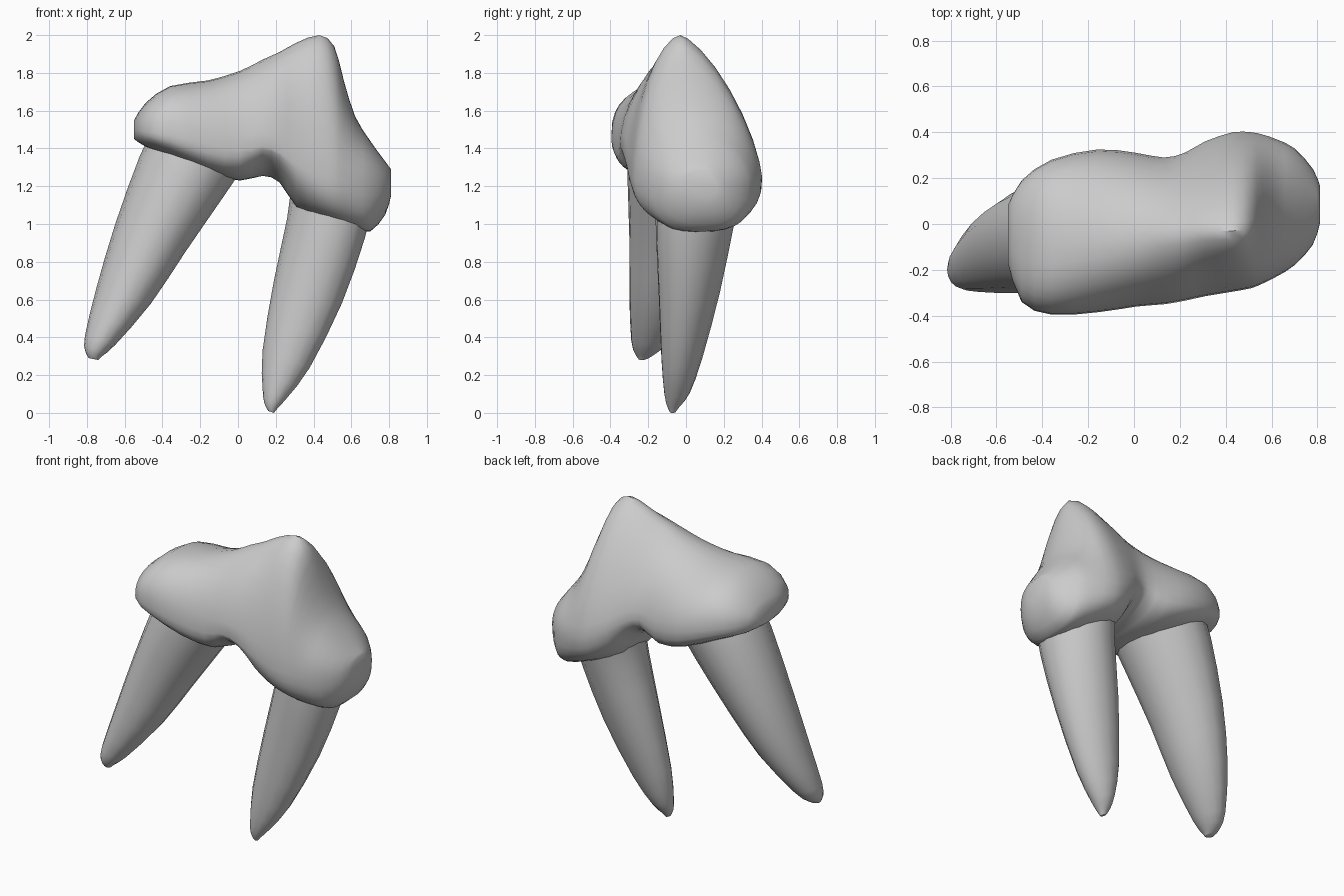
import bpy
import bmesh
from math import cos, sin, pi, radians
from mathutils import Vector

if "Cube" in bpy.data.objects:
    bpy.data.objects.remove(bpy.data.objects["Cube"], do_unlink=True)

grey = bpy.data.materials.new("plain grey")
grey.use_nodes = True
colour = (0.6, 0.6, 0.6, 1)
grey.diffuse_color = colour
grey.node_tree.nodes["Principled BSDF"].inputs["Base Color"].default_value = colour


def smooth_stations(stations, steps):
    """Insert Catmull-Rom interpolated rows between the given rows."""
    rows = []
    last = len(stations) - 1
    for i in range(last):
        quad = [stations[max(0, min(last, i + k))] for k in (-1, 0, 1, 2)]
        for step in range(steps):
            t = step / steps
            rows.append([
                b + t * ((c - a) + t * ((2 * a - 5 * b + 4 * c - d)
                                        + t * (3 * (b - c) + d - a))) / 2
                for a, b, c, d in zip(*quad)])
    rows.append(list(stations[last]))
    return rows


def loft(name, rings, sharp_angle):
    """Skin closed rings of points into one capped object."""
    bm = bmesh.new()
    loops = [[bm.verts.new(p) for p in ring] for ring in rings]
    for low, high in zip(loops, loops[1:]):
        count = len(low)
        for j in range(count):
            k = (j + 1) % count
            bm.faces.new((low[j], low[k], high[k], high[j]))
    bm.faces.new(loops[0])
    bm.faces.new(loops[-1])
    bmesh.ops.recalc_face_normals(bm, faces=bm.faces)
    mesh = bpy.data.meshes.new(name)
    bm.to_mesh(mesh)
    bm.free()
    mesh.materials.append(grey)
    obj = bpy.data.objects.new(name, mesh)
    bpy.context.collection.objects.link(obj)
    bpy.ops.object.select_all(action="DESELECT")
    obj.select_set(True)
    bpy.context.view_layer.objects.active = obj
    bpy.ops.object.shade_smooth_by_angle(angle=radians(sharp_angle))


def crown_ring(x, bottom, top, front, back, waist, ridge, peak, belly, sides=32):
    """Section with a belly below the waist and a rounded ridge above.
    The ridge is fuller at the front, the belly fuller at the back."""
    ring = []
    for j in range(sides):
        angle = 2 * pi * j / sides
        c, s = cos(angle), sin(angle)
        if s > 0:
            n = peak if c > 0 else peak + 0.3
        else:
            n = belly + 0.6 if c > 0 else belly
        reach = (back if c > 0 else front) - ridge
        rise = (top if s > 0 else bottom) - waist
        ring.append((x, ridge + reach * abs(c) ** (2 / n),
                     waist + rise * abs(s) ** (2 / n)))
    return ring


def root_ring(xl, zl, xr, zr, front, back, sides=16):
    """Oval between a left and a right edge point, turned slightly backwards."""
    left, right = Vector((xl, 0, zl)), Vector((xr, 0, zr))
    middle, half = (left + right) / 2, (right - left) / 2
    half.y = -0.12 * half.x
    depth = Vector((0, (back - front) / 2, 0))
    middle.y = (front + back) / 2
    return [middle + half * cos(2 * pi * j / sides)
            + depth * sin(2 * pi * j / sides) for j in range(sides)]


# Crown: x, bottom, top, front, back, waist, ridge y, peak and belly roundness
crown = [
    (-.55, 1.45, 1.55, -.17, .08, 1.5, -.04, 2, 2),
    (-.49, 1.41, 1.64, -.34, .19, 1.49, -.08, 2.2, 2.4),
    (-.36, 1.36, 1.73, -.395, .28, 1.47, -.09, 2.2, 2.6),
    (-.16, 1.27, 1.76, -.385, .325, 1.42, -.08, 1.9, 2.6),
    (.01, 1.23, 1.81, -.36, .31, 1.39, -.07, 1.7, 2.3),
    (.13, 1.255, 1.87, -.35, .29, 1.41, -.05, 1.5, 1.5),
    (.22, 1.22, 1.91, -.335, .31, 1.38, -.04, 1.5, 1.5),
    (.31, 1.09, 1.96, -.315, .36, 1.32, -.03, 1.4, 1.8),
    (.43, 1.04, 2, -.295, .4, 1.26, -.03, 1.4, 2.3),
    (.51, 1.01, 1.94, -.28, .4, 1.24, -.02, 1.4, 2.4),
    (.56, .99, 1.76, -.26, .39, 1.23, 0, 1.5, 2.4),
    (.62, .97, 1.57, -.23, .37, 1.22, .03, 1.7, 2.4),
    (.7, .96, 1.44, -.18, .33, 1.21, .06, 1.9, 2.4),
    (.78, 1.05, 1.33, -.09, .24, 1.2, .09, 2, 2.2),
    (.81, 1.15, 1.29, 0, .17, 1.21, .1, 2, 2),
]
loft("crown", [crown_ring(*row) for row in smooth_stations(crown, 2)], 45)

# Roots: left edge x and z, right edge x and z, front, back
roots = {
    "right_root": [
        (-.44, 1.52, .05, 1.33, -.31, .23),
        (-.52, 1.36, -.08, 1.14, -.31, .21),
        (-.65, 1, -.28, .85, -.3, .14),
        (-.75, .66, -.46, .58, -.3, .04),
        (-.81, .41, -.65, .36, -.29, -.09),
        (-.81, .33, -.72, .3, -.27, -.16),
        (-.79, .29, -.74, .28, -.25, -.21),
    ],
    "left_root": [
        (.28, 1.2, .71, 1.1, -.16, .29),
        (.26, 1.03, .67, .92, -.16, .25),
        (.19, .7, .55, .58, -.145, .18),
        (.13, .33, .38, .24, -.13, .085),
        (.13, .13, .26, .08, -.115, .02),
        (.14, .05, .21, .025, -.1, -.03),
        (.16, .01, .19, 0, -.085, -.055),
    ],
}
for name, stations in roots.items():
    loft(name, [root_ring(*row) for row in smooth_stations(stations, 2)], 45)
